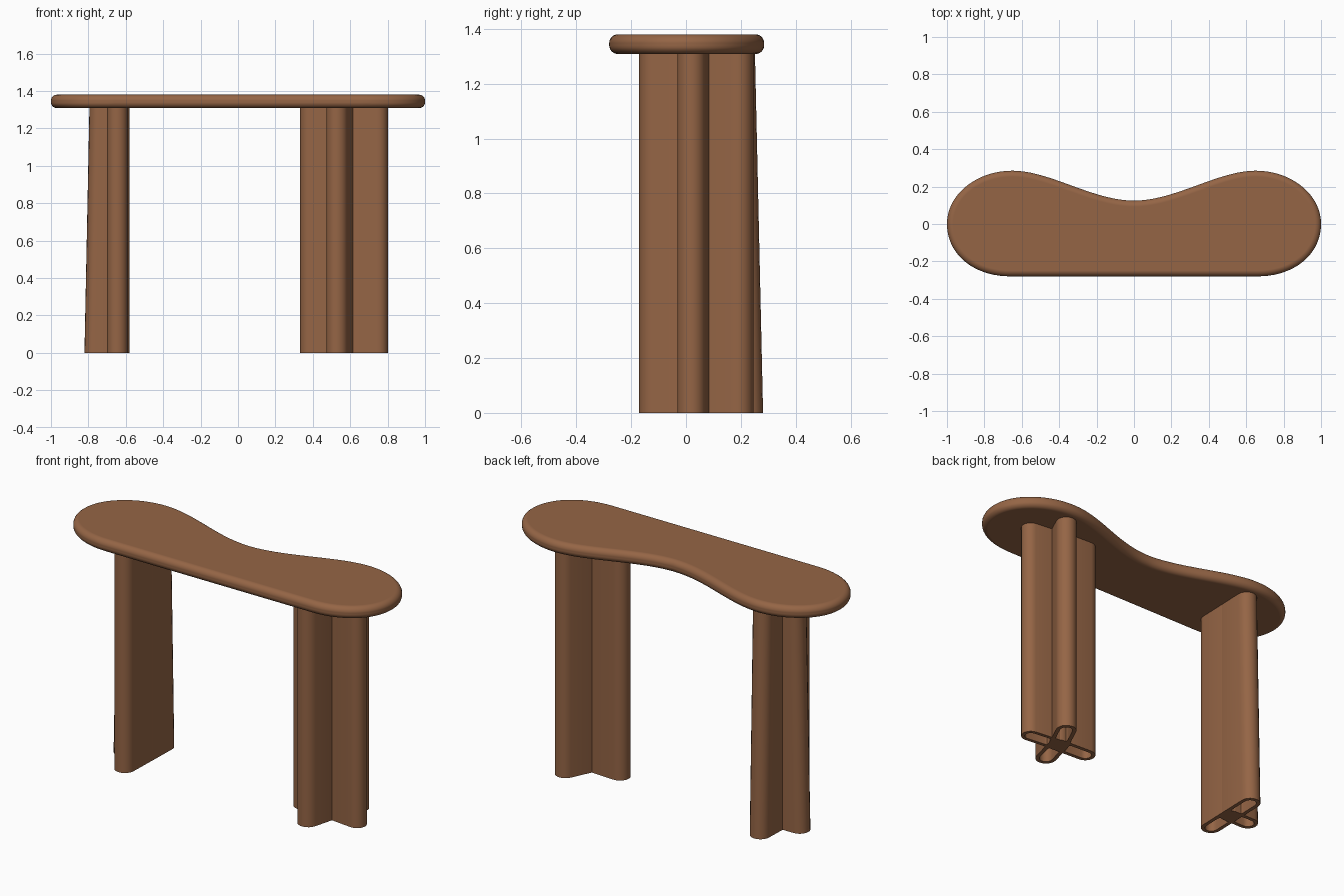
import bpy, bmesh, math
from mathutils import Vector
from mathutils.geometry import interpolate_bezier

if "Cube" in bpy.data.objects:
    bpy.data.objects.remove(bpy.data.objects["Cube"])

wood = bpy.data.materials.new("warm brown wood")
wood.use_nodes = True
wood.diffuse_color = (0.30, 0.13, 0.06, 1)
wood.node_tree.nodes["Principled BSDF"].inputs["Base Color"].default_value = wood.diffuse_color

TOP_Z, UNDER_Z = 1.38, 1.308


def finish(name, bm):
    bmesh.ops.recalc_face_normals(bm, faces=bm.faces)
    mesh = bpy.data.meshes.new(name)
    bm.to_mesh(mesh)
    bm.free()
    mesh.materials.append(wood)
    mesh.shade_smooth()
    mesh.set_sharp_from_angle(angle=math.radians(40))
    obj = bpy.data.objects.new(name, mesh)
    bpy.context.collection.objects.link(obj)
    return obj


def bridge(bm, a, b):
    for i in range(len(a)):
        j = (i + 1) % len(a)
        bm.faces.new((a[i], a[j], b[j], b[i]))


# Tabletop: straight front, round ends, waisted back
def tabletop():
    segments = [
        ((0, .125), (.22, .125), (.45, .285), (.65, .285)),
        ((.65, .285), (.84, .285), (1, .16), (1, 0)),
        ((1, 0), (1, -.16), (.86, -.28), (.66, -.28)),
    ]
    half = []
    for seg in segments:
        pts = interpolate_bezier(*[Vector((x, y, UNDER_Z)) for x, y in seg], 20)
        half += pts if not half else pts[1:]
    outline = half + [Vector((-p.x, p.y, p.z)) for p in reversed(half[1:])]
    bm = bmesh.new()
    low = [bm.verts.new(p) for p in outline]
    high = [bm.verts.new((p.x, p.y, TOP_Z)) for p in outline]
    bridge(bm, low, high)
    bm.faces.new(low)
    bm.faces.new(high)
    obj = finish("tabletop", bm)
    bevel = obj.modifiers.new("round_edge", 'BEVEL')
    bevel.width = 0.032
    bevel.segments = 6
    bevel.limit_method = 'ANGLE'
    bevel.angle_limit = math.radians(50)
    bevel.harden_normals = True


# Ring of vertices around a rounded slot from a to b
def slot(bm, a, b, r, z, steps=10):
    a, b = Vector(a), Vector(b)
    heading = math.atan2(b.y - a.y, b.x - a.x)
    ring = []
    for end, turn in ((b, -math.pi / 2), (a, math.pi / 2)):
        for i in range(steps + 1):
            t = heading + turn + math.pi * i / steps
            ring.append(bm.verts.new((end.x + r * math.cos(t), end.y + r * math.sin(t), z)))
    return ring


# Leg: hollow slot-shaped fins meeting at a hub
def leg(name, hub, fins):
    bm = bmesh.new()
    hub = Vector(hub)
    for foot, head, r in fins:
        foot, head = Vector(foot), Vector(head)
        hole = hub + (foot - hub).normalized() * 0.07
        z1 = UNDER_Z + 0.02
        outer_low = slot(bm, hub, foot, r, 0)
        outer_high = slot(bm, hub, head, r, z1)
        inner_low = slot(bm, hole, foot, r * 0.62, 0)
        inner_high = slot(bm, hole, head, r * 0.62, z1 - 0.03)
        bridge(bm, outer_low, outer_high)
        bridge(bm, outer_low, inner_low)
        bridge(bm, inner_low, inner_high)
        bm.faces.new(outer_high)
        bm.faces.new(inner_high)
    finish(name, bm)


tabletop()
leg("left_leg", (.57, .04), [
    ((.75, .02), (.75, .02), .052),
    ((.53, -.113), (.53, -.113), .058),
    ((.388, .05), (.388, .05), .056),
    ((.64, .19), (.64, .19), .056),
])
leg("right_leg", (-.64, .05), [
    ((-.645, -.115), (-.645, -.115), .056),
    ((-.635, .225), (-.635, .195), .056),
    ((-.765, .05), (-.738, .05), .056),
])
